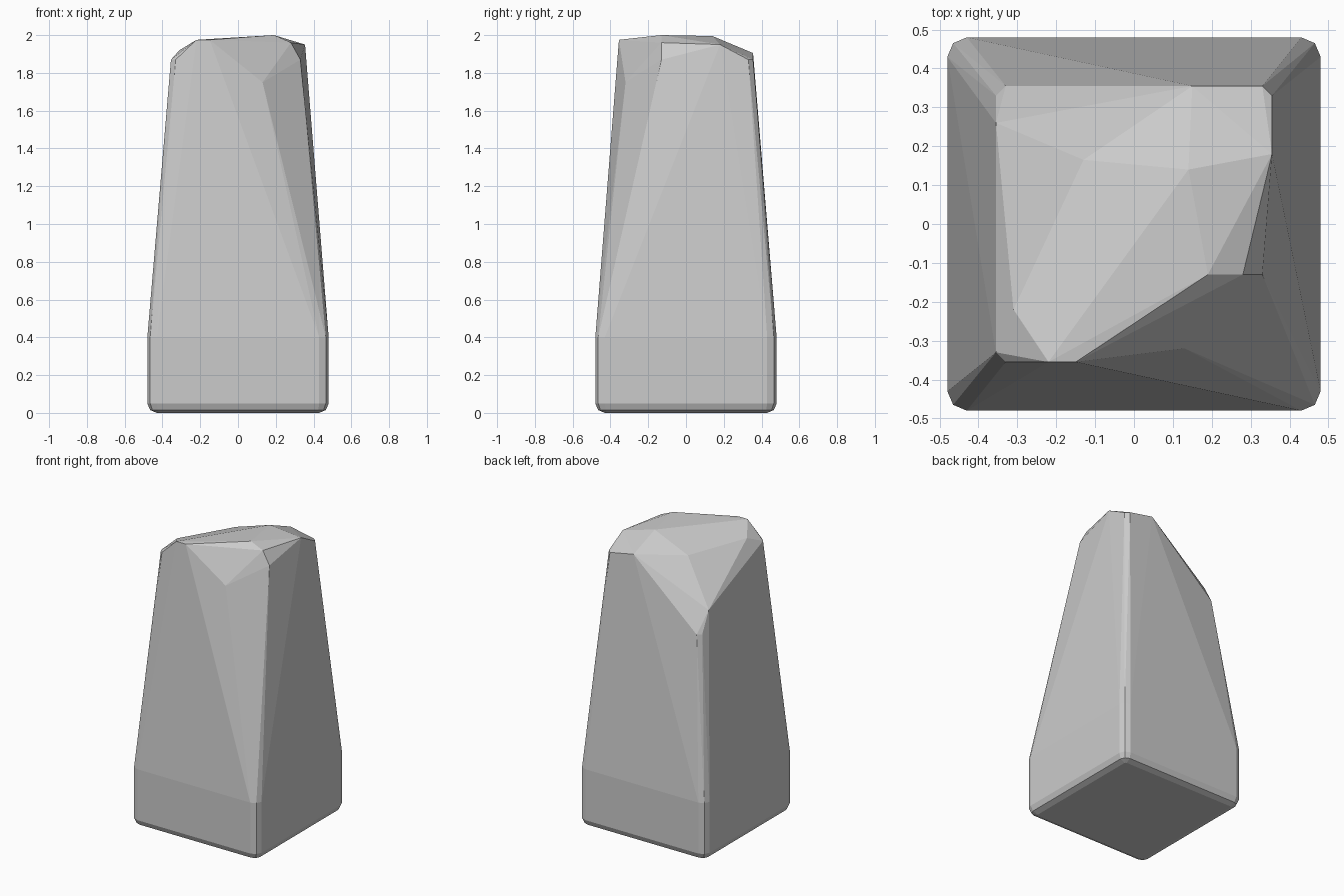
import bpy, bmesh

cube = bpy.data.objects.get("Cube")
if cube:
    bpy.data.objects.remove(cube, do_unlink=True)

# Stone colour
stone = bpy.data.materials.new("stone grey")
stone.use_nodes = True
GREY = (0.6, 0.6, 0.6, 1)
stone.diffuse_color = GREY
bsdf = stone.node_tree.nodes["Principled BSDF"]
bsdf.inputs["Base Color"].default_value = GREY
bsdf.inputs["Roughness"].default_value = 0.8


def rounded_square(half, round_by, z):
    """Square ring whose corners have a two-step bevel."""
    flat, mid = half - round_by, half - round_by * 0.3
    return [(sx * a, sy * b, z)
            for sx in (-1, 1) for sy in (-1, 1)
            for a, b in ((half, flat), (mid, mid), (flat, half))]


def chamfer(sx, sy, z):
    """Pair of points that cuts one upper corner."""
    return [(sx * 0.355, sy * 0.33, z), (sx * 0.33, sy * 0.355, z)]


# Straight foot with a bevelled bottom edge
points = rounded_square(0.43, 0.01, 0)
points += rounded_square(0.465, 0.04, 0.015)
points += rounded_square(0.48, 0.05, 0.05)
points += rounded_square(0.48, 0.05, 0.4)

# Tapered body: three uneven upper corners
points += chamfer(-1, -1, 1.87)
points += chamfer(1, 1, 1.87)
points += chamfer(-1, 1, 1.48)

# Chipped crown and the broken front corner
points += [
    (-0.22, -0.355, 1.975), (-0.15, -0.355, 1.975),
    (-0.31, -0.22, 1.92), (-0.355, 0.26, 1.62),
    (-0.13, 0.165, 1.90), (0.15, 0.355, 1.905),
    (0.14, 0.14, 1.995), (0.19, -0.13, 2.0),
    (0.28, -0.13, 1.96), (0.33, -0.13, 1.87),
    (0.355, 0.18, 1.95), (0.355, 0.30, 1.885),
    (0.13, -0.21, 1.87), (0.13, -0.32, 1.75),
]

# Wrap the points into one faceted block
bm = bmesh.new()
for p in points:
    bm.verts.new(p)
hull = bmesh.ops.convex_hull(bm, input=bm.verts[:])
unused = [v for v in bm.verts if not v.link_faces]
bmesh.ops.delete(bm, geom=unused, context='VERTS')
bmesh.ops.dissolve_limit(bm, angle_limit=0.01, verts=bm.verts[:], edges=bm.edges[:])
bmesh.ops.recalc_face_normals(bm, faces=bm.faces[:])

mesh = bpy.data.meshes.new("standing_stone")
bm.to_mesh(mesh)
bm.free()
mesh.materials.append(stone)
block = bpy.data.objects.new("standing_stone", mesh)
bpy.context.collection.objects.link(block)
